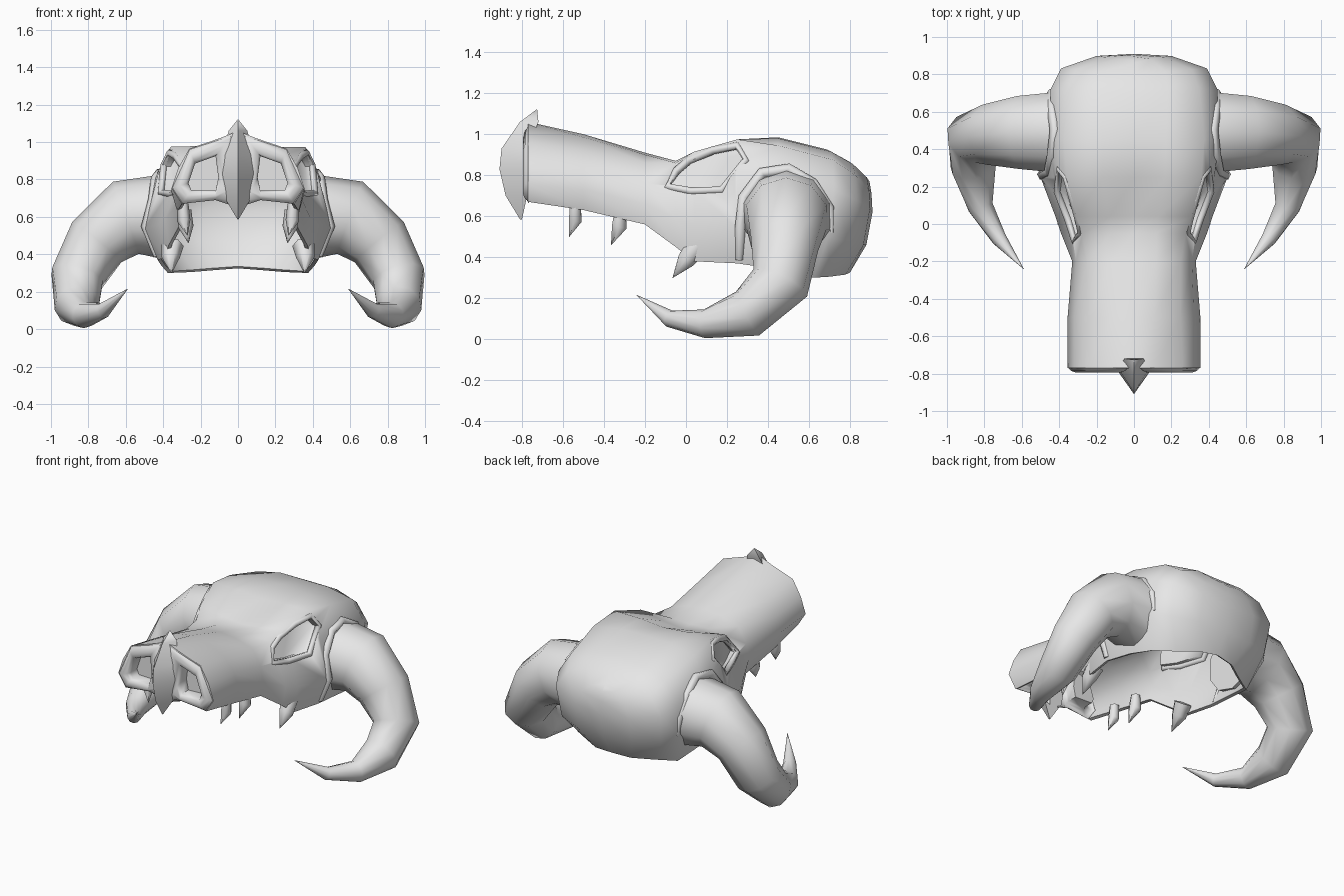
import bpy, bmesh, math
from mathutils import Vector
from mathutils.bvhtree import BVHTree

if "Cube" in bpy.data.objects:
    bpy.data.objects.remove(bpy.data.objects["Cube"])

bone = bpy.data.materials.new("bone grey")
bone.use_nodes = True
bone.diffuse_color = (0.8, 0.8, 0.8, 1)
bone.node_tree.nodes["Principled BSDF"].inputs["Base Color"].default_value = (0.8, 0.8, 0.8, 1)
parts = []
SIDES = (("left", 1), ("right", -1))


def finish(name, bm, recalc=True):
    """Turn a bmesh into a bone coloured object."""
    bmesh.ops.remove_doubles(bm, verts=bm.verts, dist=0.0005)
    if recalc:
        bmesh.ops.recalc_face_normals(bm, faces=bm.faces)
    mesh = bpy.data.meshes.new(name)
    bm.to_mesh(mesh)
    bm.free()
    mesh.materials.append(bone)
    obj = bpy.data.objects.new(name, mesh)
    bpy.context.scene.collection.objects.link(obj)
    parts.append(obj)
    return obj


def loft(name, rings, ring_closed=True, path_closed=False, caps=(), recalc=True):
    """Skin a list of equally long point rings; caps lists the rings to fill."""
    bm = bmesh.new()
    grid = [[bm.verts.new(p) for p in ring] for ring in rings]
    n = len(grid[0])
    for i in range(len(grid) if path_closed else len(grid) - 1):
        a, b = grid[i], grid[(i + 1) % len(grid)]
        for k in range(n if ring_closed else n - 1):
            j = (k + 1) % n
            bm.faces.new((a[k], a[j], b[j], b[k]))
    for c in caps:
        bm.faces.new(grid[c])
    return finish(name, bm, recalc)


def tube(name, points, radii, ref, side=1, sides=8, closed=False):
    """Tapered tube along a path, optionally mirrored to the other side."""
    pts = [Vector(p) for p in points]
    n = len(pts)
    u = Vector(ref)
    rings = []
    for i, p in enumerate(pts):
        if closed:
            t = pts[(i + 1) % n] - pts[i - 1]
        else:
            t = pts[min(i + 1, n - 1)] - pts[max(i - 1, 0)]
        t.normalize()
        u = (u - t * u.dot(t)).normalized()
        v = t.cross(u)
        ring = []
        for k in range(sides):
            a = 2 * math.pi * k / sides
            q = p + (u * math.cos(a) + v * math.sin(a)) * radii[i]
            ring.append((q.x * side, q.y, q.z))
        rings.append(ring)
    return loft(name, rings, path_closed=closed, caps=() if closed else (0, -1))


# Skull shell: half sections as y, lean, then x and z from the crown to the lower edge
sections = [
    (-.77, 0, 0, 1.06, .10, 1.02, .26, .965, .32, .86, .355, .755, .30, .67),
    (-.5, 0, 0, 1.0, .11, .985, .25, .92, .32, .83, .355, .73, .325, .63),
    (-.2, 0, 0, .91, .12, .90, .25, .86, .31, .76, .33, .66, .31, .56),
    (-.05, 0, 0, .865, .12, .87, .275, .86, .335, .74, .39, .59, .37, .45),
    (.04, 0, 0, .87, .13, .885, .31, .915, .365, .74, .42, .56, .39, .38),
    (.25, 0, 0, .96, .17, .975, .36, .975, .43, .82, .50, .54, .43, .37),
    (.45, 0, 0, .985, .17, .98, .375, .945, .455, .79, .46, .55, .41, .34),
    (.69, .9, 0, .925, .18, .915, .35, .875, .445, .73, .45, .50, .375, .30),
    (.79, 1.2, 0, .87, .17, .855, .31, .80, .39, .68, .37, .47, .25, .305),
]
# The back of the head closes onto a bulging centre line
sections += [
    (.86, 1.1, 0, .81, .09, .79, .16, .73, .20, .64, .20, .46, .13, .315),
    (.875, 1, 0, .79, 0, .77, 0, .71, 0, .62, 0, .46, 0, .325),
]
lean = (0, .02, .03, .035, .005, -.075)
rings = []
for y, w, *flat in sections:
    half = [(flat[2 * k], y + w * lean[k], flat[2 * k + 1]) for k in range(6)]
    rings.append([(-x, yy, z) for x, yy, z in half[:0:-1]] + half)
skull = loft("skull", rings, ring_closed=False, recalc=False)

tree_bm = bmesh.new()
tree_bm.from_mesh(skull.data)
surface = BVHTree.FromBMesh(tree_bm)
tree_bm.free()


def on_skull(outline, lift=0.0, side=1):
    """Project side outline points (y, z) onto the skull surface."""
    hits = []
    for y, z in outline:
        hit = surface.ray_cast(Vector((2, y, z)), Vector((-1, 0, 0)))[0]
        if hit:
            hits.append((side * (hit.x + lift), y, z))
    return hits


# Eye sockets: cut through the thickened shell
shell = skull.modifiers.new("thickness", 'SOLIDIFY')
shell.thickness = 0.02
shell.offset = -1
eye = [(-.08, .75), (-.04, .82), (.02, .87), (.13, .915), (.24, .935), (.28, .87), (.17, .735), (.03, .73)]
cutters = []
for side, s in SIDES:
    cutter = loft("eye_cutter_" + side, [[(s * x, y, z) for y, z in eye] for x in (.2, .7)], caps=(0, -1))
    cutter.hide_render = True
    parts.remove(cutter)
    cutters.append(cutter)
    cut = skull.modifiers.new("eye_" + side, 'BOOLEAN')
    cut.operation = 'DIFFERENCE'
    cut.solver = 'EXACT'
    cut.object = cutter
bpy.context.view_layer.update()
graph = bpy.context.evaluated_depsgraph_get()
carved = bpy.data.meshes.new_from_object(skull.evaluated_get(graph))
skull.modifiers.clear()
skull.data = carved
for cutter in cutters:
    bpy.data.objects.remove(cutter)

# Outlines for the horn socket ridge and the nostril frame
arch = [(.26, .39), (.265, .55), (.28, .69), (.37, .81), (.50, .83), (.62, .76), (.70, .64), (.71, .52)]
arch_radii = (.02, .03, .03, .03, .03, .028, .025, .01)
frame_outer = [(.03, 1.04), (.26, .965), (.355, .755), (.30, .67), (.12, .69), (.03, .66)]
frame_inner = [(.12, .925), (.23, .885), (.265, .78), (.25, .745), (.12, .74), (.105, .81)]

horn = [(.38, .49, .60), (.60, .49, .595), (.755, .48, .465), (.86, .46, .275),
        (.86, .30, .125), (.82, .09, .075), (.72, -.08, .10), (.59, -.24, .215)]
horn_radii = (.23, .205, .17, .147, .122, .07, .042, .001)
teeth = {
    "front_tooth": ([(.295, -.54, .67), (.29, -.54, .58), (.27, -.57, .50)], (.03, .036, .001)),
    "middle_tooth": ([(.28, -.32, .64), (.28, -.325, .55), (.265, -.365, .46)], (.03, .042, .001)),
    "back_tooth": ([(.35, .05, .45), (.36, .0, .385), (.355, -.065, .30)], (.06, .05, .001)),
}

for side, s in SIDES:
    # Eye rim, recessed socket and horn socket ridge
    rim = on_skull([(.09 + (y - .09) * 1.07, .83 + (z - .83) * 1.08) for y, z in eye], -.012)
    tube("eye_rim_" + side, rim, [.02] * len(rim), (1, 0, 0), s, 6, True)
    loft("eye_socket_" + side, [on_skull(eye, -.012, s), on_skull(eye, -.05, s)], caps=(-1,))
    ridge = on_skull(arch, -.006)
    tube("horn_socket_" + side, ridge, arch_radii, (1, 0, 0), s, 6)
    # Curled horn
    tube("horn_" + side, horn, horn_radii, (0, 0, 1), s, 10)
    # Teeth
    for name, (path, radii) in teeth.items():
        tube(name + "_" + side, path, radii, (1, 0, 0), s, 6)
    # Nostril: rounded band around a shallow pocket
    frame = []
    for blend, y in ((0, -.765), (.2, -.785), (.5, -.795), (.85, -.785), (1, -.765), (1, -.70)):
        frame.append([(s * (a[0] + (b[0] - a[0]) * blend), y, a[1] + (b[1] - a[1]) * blend)
                      for a, b in zip(frame_outer, frame_inner)])
    loft("nostril_frame_" + side, frame, caps=(-1,))

# Beak ridge between the nostrils: height, front edge, half width, back edge
beak = [(1.12, -.73, .002, -.726), (1.06, -.81, .05, -.72), (.93, -.90, .085, -.77),
        (.83, -.91, .095, -.775), (.70, -.88, .07, -.775), (.585, -.81, .002, -.80)]
loft("beak_ridge", [[(0, f, z), (w, b, z), (-w, b, z)] for z, f, w, b in beak], caps=(0, -1))

# Smooth shading with sharp edges kept
bpy.ops.object.select_all(action='DESELECT')
for obj in parts:
    obj.select_set(True)
bpy.context.view_layer.objects.active = skull
bpy.ops.object.shade_smooth_by_angle(angle=math.radians(70))
